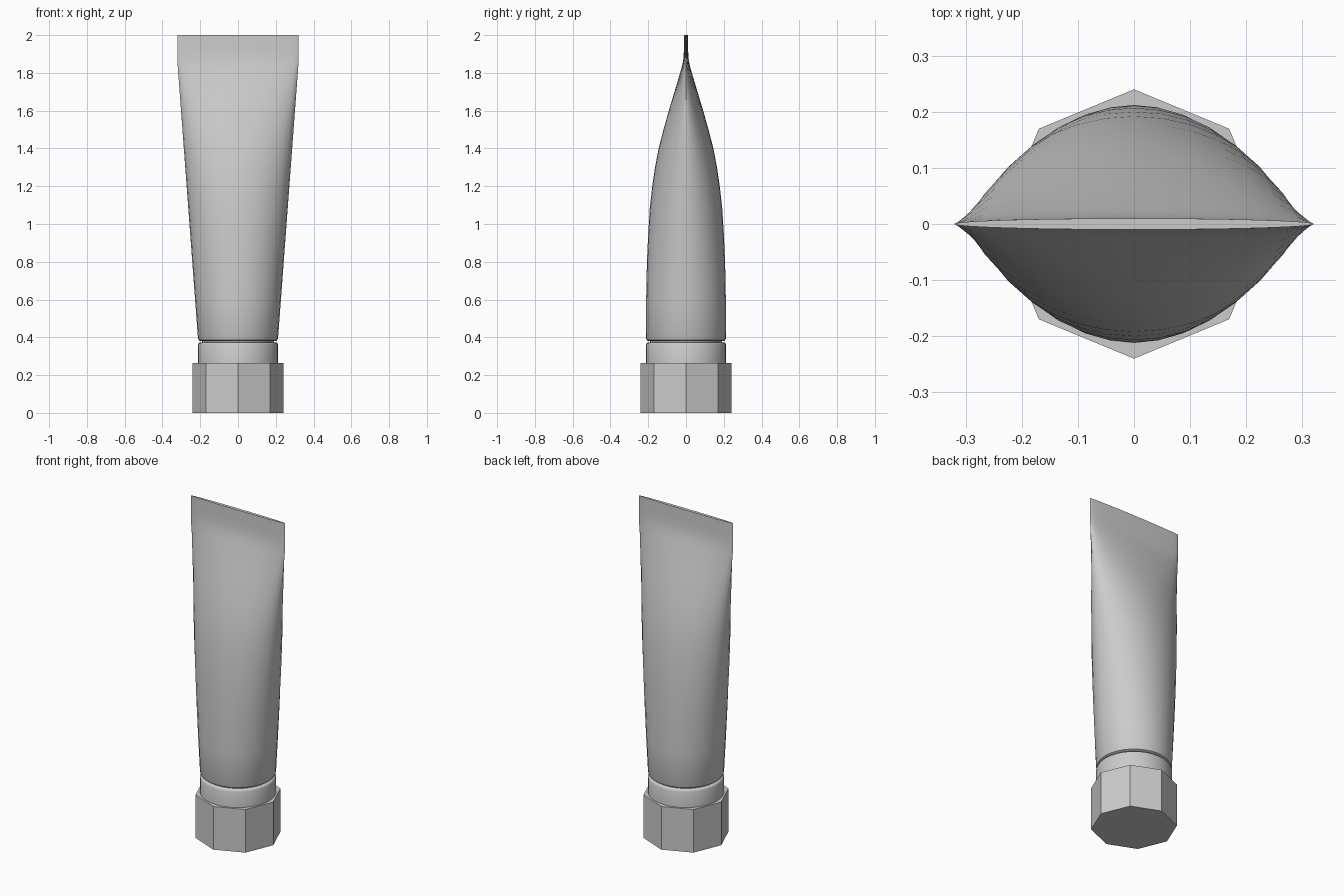
import bpy, bmesh, math

if "Cube" in bpy.data.objects:
    bpy.data.objects.remove(bpy.data.objects["Cube"])


def loft(name, rings, sides, smooth=True):
    """Capped skin through elliptical rings given as (z, half_x, half_y)."""
    bm = bmesh.new()
    loops = []
    for z, rx, ry in rings:
        loops.append([bm.verts.new((rx * math.cos(2 * math.pi * i / sides),
                                    ry * math.sin(2 * math.pi * i / sides), z))
                      for i in range(sides)])
    for low, high in zip(loops, loops[1:]):
        for i in range(sides):
            j = (i + 1) % sides
            bm.faces.new((low[i], low[j], high[j], high[i]))
    bm.faces.new(loops[0][::-1])
    bm.faces.new(loops[-1])
    mesh = bpy.data.meshes.new(name)
    bm.to_mesh(mesh)
    bm.free()
    obj = bpy.data.objects.new(name, mesh)
    bpy.context.collection.objects.link(obj)
    if smooth:
        bpy.ops.object.select_all(action='DESELECT')
        obj.select_set(True)
        bpy.context.view_layer.objects.active = obj
        bpy.ops.object.shade_smooth_by_angle(angle=math.radians(35))
    return obj


# Octagonal screw cap that the tube stands on
loft("cap", [(0, 0.24, 0.24), (0.265, 0.24, 0.24)], 8, smooth=False)

# Round collar above the cap, with a softened upper rim
loft("collar", [(z, r, r) for z, r in
                [(0.25, 0.212), (0.362, 0.212), (0.369, 0.209), (0.373, 0.203)]], 32)

# Recessed groove between collar and tube
loft("neck", [(0.36, 0.191, 0.191), (0.39, 0.191, 0.191)], 32)

# Tube: round shoulder flattening into a wide, thin crimped end
depths = [(0.395, 0.212), (0.6, 0.211), (0.8, 0.207), (0.95, 0.2), (1.08, 0.192),
          (1.2, 0.179), (1.3, 0.164), (1.4, 0.145), (1.5, 0.119), (1.6, 0.091),
          (1.7, 0.061), (1.8, 0.031), (1.84, 0.02), (1.88, 0.013), (1.93, 0.011),
          (2.0, 0.01)]
tube = [(0.38, 0.2, 0.2), (0.385, 0.208, 0.208)]
for z, depth in depths:
    t = min(1, (z - 0.395) / (1.86 - 0.395))
    tube.append((z, 0.212 + 0.109 * t, depth))
loft("tube", tube, 32)
